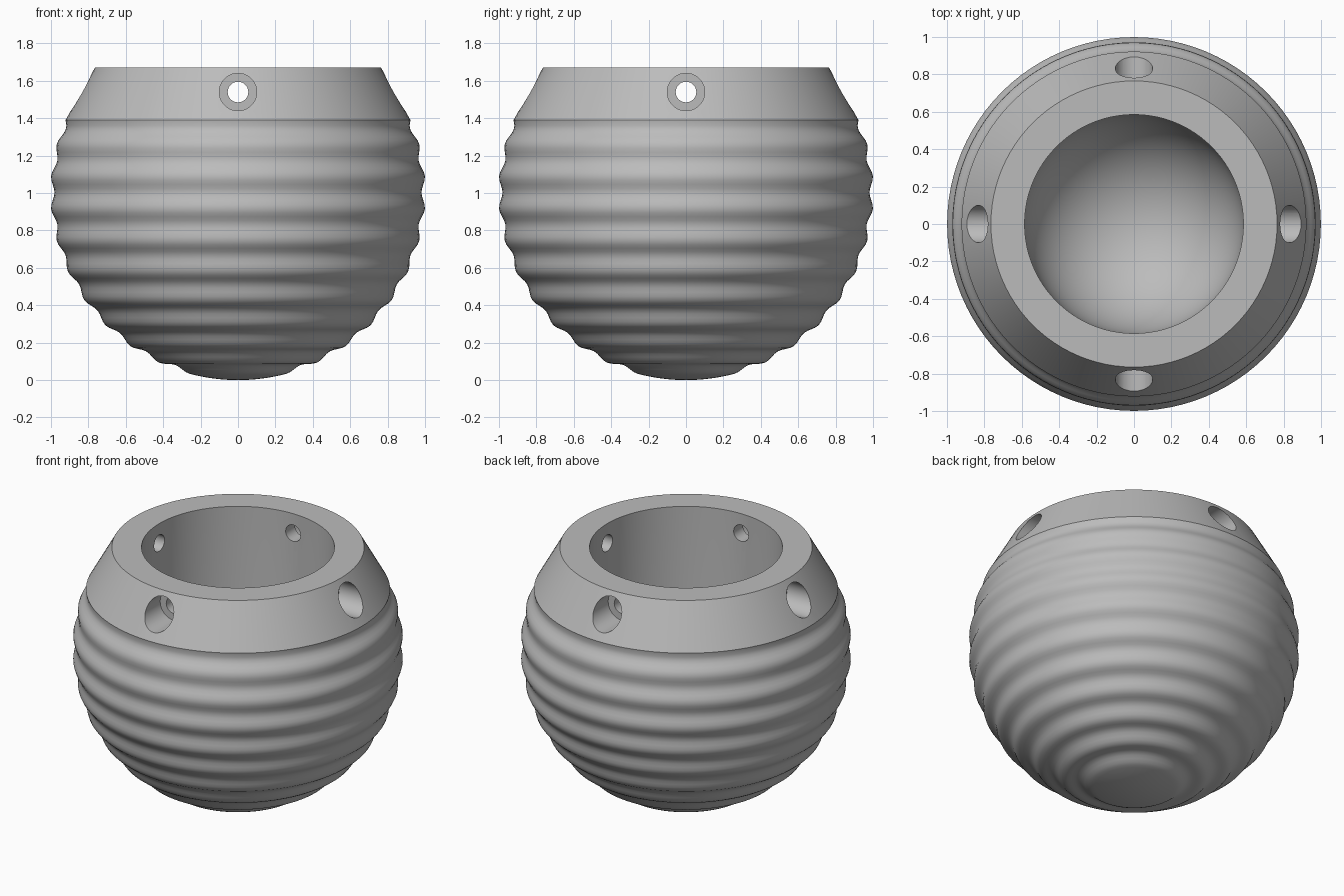
import bpy, bmesh, math

if "Cube" in bpy.data.objects:
    bpy.data.objects.remove(bpy.data.objects["Cube"])

SEG = 96
R = 1.003            # outer ball radius
TOP = 1.67
BORE = 0.585         # inner cavity radius
FLOOR_Z = 1.0        # centre height of the rounded cavity floor

clay = bpy.data.materials.new("plain_grey")
clay.diffuse_color = (0.5, 0.5, 0.5, 1)
clay.use_nodes = True
clay.node_tree.nodes["Principled BSDF"].inputs["Base Color"].default_value = clay.diffuse_color


def lathe(name, profile):
    """Spin an (r, z) profile about z; the ends at r = 0 become poles."""
    bm = bmesh.new()
    rings = []
    for r, z in profile:
        if r < 1e-5:
            rings.append([bm.verts.new((0, 0, z))])
        else:
            rings.append([bm.verts.new((r * math.cos(2 * math.pi * i / SEG),
                                        r * math.sin(2 * math.pi * i / SEG), z))
                          for i in range(SEG)])
    for a, b in zip(rings, rings[1:]):
        for i in range(SEG):
            j = (i + 1) % SEG
            if len(a) == 1:
                bm.faces.new((a[0], b[j], b[i]))
            elif len(b) == 1:
                bm.faces.new((a[i], a[j], b[0]))
            else:
                bm.faces.new((a[i], a[j], b[j], b[i]))
    bmesh.ops.recalc_face_normals(bm, faces=bm.faces)
    me = bpy.data.meshes.new(name)
    bm.to_mesh(me)
    bm.free()
    ob = bpy.data.objects.new(name, me)
    bpy.context.collection.objects.link(ob)
    me.materials.append(clay)
    return ob


# Rippled ball: a groove every ten degrees, plain cap at the bottom
profile = []
deg = 0.0
while deg <= 112:
    t = math.radians(deg)
    groove = 0.011 * (1 + math.cos(36 * t)) if deg > 15 else 0
    r = R - groove
    profile.append((r * math.sin(t), R - r * math.cos(t)))
    deg += 1.25
# Plain tapered neck and flat rim
profile += [(0.922, 1.39), (0.765, TOP), (BORE, TOP)]
# Straight bore ending in a rounded floor
for k in range(25):
    t = math.radians(90 * k / 24)
    profile.append((BORE * math.cos(t), FLOOR_Z - BORE * math.sin(t)))
profile[-1] = (0, FLOOR_Z - BORE)
pot = lathe("rippled_pot", profile)


# Four stepped cord holes through the neck
def hole_cutter(name, radius, start, end, angle):
    mid = (start + end) / 2
    bpy.ops.mesh.primitive_cylinder_add(
        vertices=40, radius=radius, depth=end - start,
        location=(mid * math.cos(angle), mid * math.sin(angle), 1.54),
        rotation=(0, math.pi / 2, angle))
    ob = bpy.context.object
    ob.name = name
    ob.data.materials.append(clay)
    return ob


cutters = []
for i in range(4):
    a = i * math.pi / 2
    cutters.append(hole_cutter("cord_hole_cutter", 0.055, 0.4, 1.1, a))
    cutters.append(hole_cutter("counterbore_cutter", 0.1, 0.68, 1.1, a))

bpy.ops.object.select_all(action='DESELECT')
bpy.context.view_layer.objects.active = pot
pot.select_set(True)
for c in cutters:
    mod = pot.modifiers.new("hole", 'BOOLEAN')
    mod.operation = 'DIFFERENCE'
    mod.solver = 'EXACT'
    mod.object = c
    bpy.ops.object.modifier_apply(modifier=mod.name)
for c in cutters:
    bpy.data.objects.remove(c, do_unlink=True)

bpy.ops.object.shade_smooth_by_angle(angle=math.radians(28))
